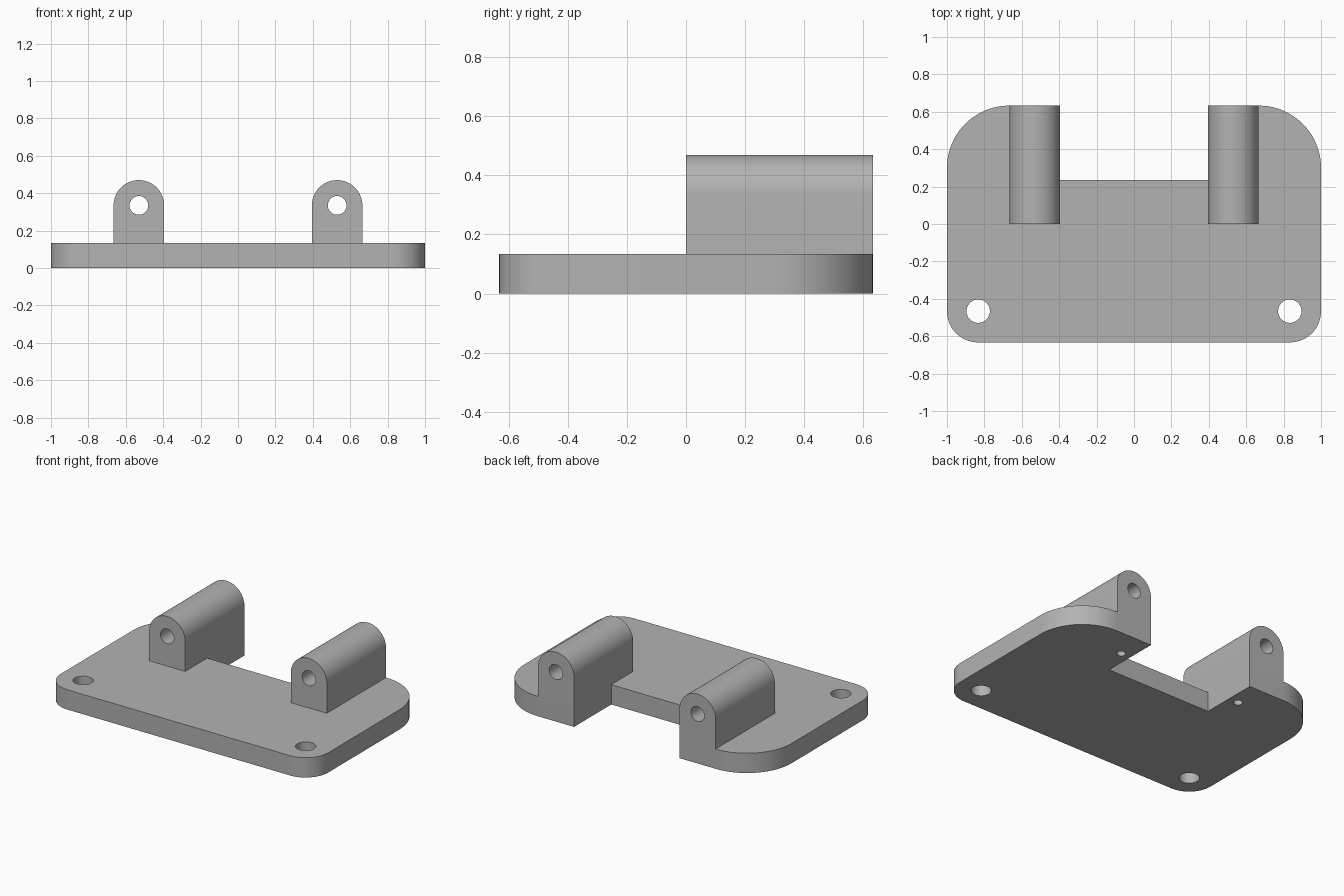
import bpy
import bmesh
from math import cos, sin, pi, radians
from mathutils import Vector

if "Cube" in bpy.data.objects:
    bpy.data.objects.remove(bpy.data.objects["Cube"], do_unlink=True)

# Main dimensions
HALF_W, HALF_D, PLATE_H = 1.0, 0.633, 0.134
FRONT_R, BACK_R = 0.167, 0.333
NOTCH_X, NOTCH_Y = 0.395, 0.235
LUG_X, LUG_R, AXIS_Z = 0.53, 0.135, 0.335

grey = bpy.data.materials.new("plain_grey")
grey.use_nodes = True
grey.diffuse_color = (0.45, 0.45, 0.45, 1)
grey.node_tree.nodes["Principled BSDF"].inputs["Base Color"].default_value = grey.diffuse_color


def arc(cx, cy, r, start, end, steps=20):
    angles = [radians(start + (end - start) * i / steps) for i in range(steps + 1)]
    return [(cx + r * cos(a), cy + r * sin(a)) for a in angles]


def extrude(name, points, offset):
    """Closed prism from 3D outline points pushed along an offset."""
    bm = bmesh.new()
    face = bm.faces.new([bm.verts.new(p) for p in points])
    result = bmesh.ops.extrude_face_region(bm, geom=[face])
    moved = [v for v in result["geom"] if isinstance(v, bmesh.types.BMVert)]
    bmesh.ops.translate(bm, verts=moved, vec=Vector(offset))
    bmesh.ops.recalc_face_normals(bm, faces=bm.faces)
    mesh = bpy.data.meshes.new(name)
    bm.to_mesh(mesh)
    bm.free()
    mesh.materials.append(grey)
    obj = bpy.data.objects.new(name, mesh)
    bpy.context.collection.objects.link(obj)
    return obj


def drill(target, name, location, radius, length, along_y=False):
    """Cut a round hole centred on a location."""
    bpy.ops.mesh.primitive_cylinder_add(
        vertices=48, radius=radius, depth=length, location=location,
        rotation=(pi / 2 if along_y else 0, 0, 0))
    cutter = bpy.context.object
    cutter.name = name
    cutter.data.materials.append(grey)
    cutter.hide_render = True
    cutter.hide_set(True)
    cutter.display_type = 'WIRE'
    mod = target.modifiers.new(name, 'BOOLEAN')
    mod.operation = 'DIFFERENCE'
    mod.solver = 'EXACT'
    mod.object = cutter
    return cutter


def finish(obj, cutters):
    """Apply the cuts, drop the cutters and shade."""
    bpy.ops.object.select_all(action='DESELECT')
    obj.select_set(True)
    bpy.context.view_layer.objects.active = obj
    for mod in list(obj.modifiers):
        bpy.ops.object.modifier_apply(modifier=mod.name)
    for cutter in cutters:
        bpy.data.objects.remove(cutter, do_unlink=True)
    bpy.ops.object.shade_smooth_by_angle(angle=radians(30))


# Base plate: rounded corners and a notch in the back edge
half = [(NOTCH_X, NOTCH_Y), (NOTCH_X, HALF_D)]
half += reversed(arc(HALF_W - BACK_R, HALF_D - BACK_R, BACK_R, 0, 90))
half += reversed(arc(HALF_W - FRONT_R, FRONT_R - HALF_D, FRONT_R, -90, 0))
outline = half + [(-x, y) for x, y in reversed(half)]
plate = extrude("base_plate", [(x, y, 0) for x, y in outline], (0, 0, PLATE_H))

# Mounting holes at the front, small holes below the lugs
cutters = []
for side in (-1, 1):
    cutters.append(drill(plate, "mounting_hole",
                         (side * (HALF_W - FRONT_R), FRONT_R - HALF_D, 0.05), 0.0625, 0.5))
    cutters.append(drill(plate, "small_hole", (side * 0.467, 0.434, 0.05), 0.028, 0.5))
finish(plate, cutters)

# Hinge lugs: round-topped blocks with a lengthwise bore
for side, name in ((-1, "right_lug"), (1, "left_lug")):
    cx = side * LUG_X
    profile = [(cx - LUG_R, PLATE_H), (cx + LUG_R, PLATE_H)]
    profile += arc(cx, AXIS_Z, LUG_R, 0, 180, 32)
    lug = extrude(name, [(x, 0, z) for x, z in profile], (0, HALF_D, 0))
    finish(lug, [drill(lug, "lug_bore", (cx, HALF_D / 2, AXIS_Z), 0.05, 1, True)])
